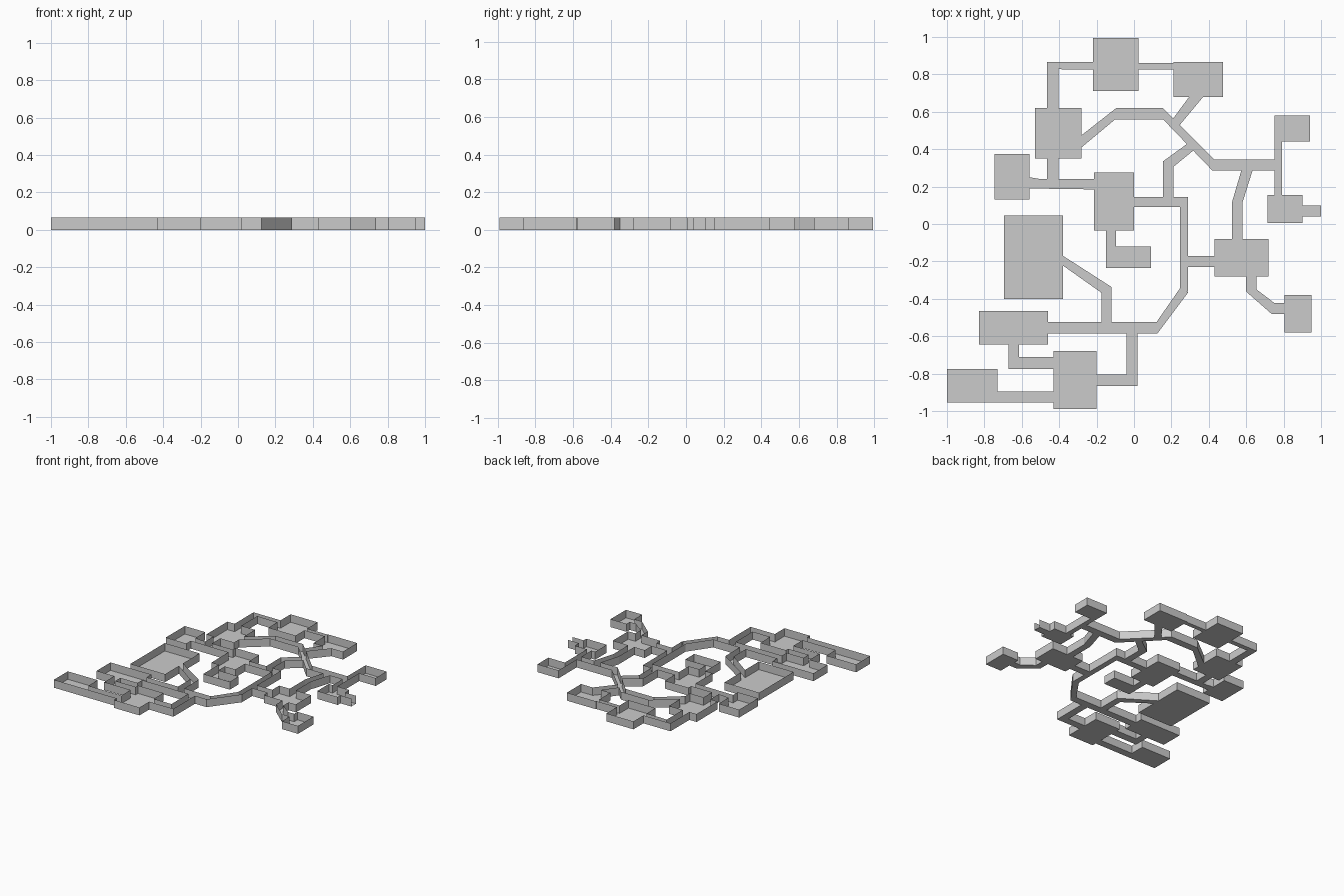
import bpy, bmesh
from mathutils import Vector
from mathutils.geometry import delaunay_2d_cdt

WALL_H = 0.065

# rooms: x0, x1, y0, y1
rooms = [
    (-.22, .025, .71, .995), (.21, .475, .68, .865), (-.53, -.28, .35, .62),
    (-.745, -.56, .13, .375), (-.215, 0, -.035, .275), (-.15, .09, -.235, -.12),
    (-.695, -.38, -.4, .045), (-.83, -.46, -.645, -.465), (-.43, -.2, -.99, -.68),
    (-1, -.73, -.955, -.775), (.43, .72, -.28, -.08), (.805, .95, -.58, -.38),
    (.715, .9, .005, .155), (.75, .94, .44, .58),
]

# straight corridors: x0, x1, y0, y1
halls = [
    (.025, .21, .825, .86), (-.465, -.405, .2, .35), (.75, .79, .155, .44),
    (.9, 1, .04, .1), (0, .29, .09, .145), (.245, .29, -.36, .145),
    (-.46, .125, -.585, -.525), (-.15, -.095, -.12, -.035),
    (-.04, .02, -.865, -.585), (-.2, .02, -.865, -.805),
    (-.67, -.615, -.775, -.645), (-.67, -.43, -.775, -.71),
    (-.73, -.43, -.955, -.895), (.29, .43, -.23, -.17),
]

# bent corridors, as outlines
bends = [
    [(-.465, .62), (-.465, .865), (-.22, .865), (-.22, .825), (-.37, .825),
     (-.405, .83), (-.405, .62)],
    [(-.56, .25), (-.5, .24), (-.215, .24), (-.215, .185), (-.56, .19)],
    [(-.28, .475), (-.095, .62), (.155, .62), (.43, .345), (.75, .345), (.75, .285),
     (.42, .285), (.155, .56), (-.1, .56), (-.28, .41)],
    [(.295, .68), (.21, .565), (.2, .53), (.245, .53), (.37, .68)],
    [(.245, -.345), (.12, -.525), (.125, -.585), (.29, -.365)],
    [(.155, .14), (.21, .14), (.21, .305), (.32, .395), (.3, .44), (.155, .335)],
    [(-.38, -.17), (-.12, -.337), (-.12, -.53), (-.175, -.53), (-.175, -.367), (-.38, -.222)],
    [(.525, -.08), (.58, -.08), (.58, .115), (.635, .29), (.575, .29), (.525, .12)],
    [(.6, -.28), (.655, -.28), (.655, -.35), (.75, -.422), (.805, -.422),
     (.805, -.48), (.735, -.48), (.6, -.362)],
]


def rect(x0, x1, y0, y1):
    return [(x0, y0), (x1, y0), (x1, y1), (x0, y1)]


def ccw(poly):
    area = sum(a[0] * b[1] - b[0] * a[1] for a, b in zip(poly, poly[1:] + poly[:1]))
    return poly if area > 0 else poly[::-1]


def add_object(bm, name):
    me = bpy.data.meshes.new(name)
    bm.to_mesh(me)
    bm.free()
    bpy.context.collection.objects.link(bpy.data.objects.new(name, me))


# merge all outlines into one flat plan
verts, faces = [], []
for poly in [rect(*r) for r in rooms + halls] + bends:
    start = len(verts)
    verts += [Vector(p) for p in ccw(poly)]
    faces.append(list(range(start, len(verts))))
out_v, _, out_f, _, _, src = delaunay_2d_cdt(verts, [], faces, 0, 1e-4)

# floor
floor = bmesh.new()
fv = [floor.verts.new((p.x, p.y, 0)) for p in out_v]
for f, owners in zip(out_f, src):
    if owners:
        floor.faces.new([fv[i] for i in f])
bmesh.ops.recalc_face_normals(floor, faces=floor.faces)
for f in floor.faces:
    if f.normal.z < 0:
        f.normal_flip()

# walls rise from every outer edge, except the open entrance at x = 1
walls = bmesh.new()
for e in floor.edges:
    if e.is_boundary and min(v.co.x for v in e.verts) < .999:
        loop = e.link_loops[0]
        a, b = loop.vert.co, loop.link_loop_next.vert.co
        up = Vector((0, 0, WALL_H))
        walls.faces.new([walls.verts.new(p) for p in (a, b, b + up, a + up)])
bmesh.ops.remove_doubles(walls, verts=walls.verts, dist=1e-5)

bmesh.ops.dissolve_limit(floor, angle_limit=.01, verts=floor.verts, edges=floor.edges)
add_object(floor, "floor")
add_object(walls, "walls")
